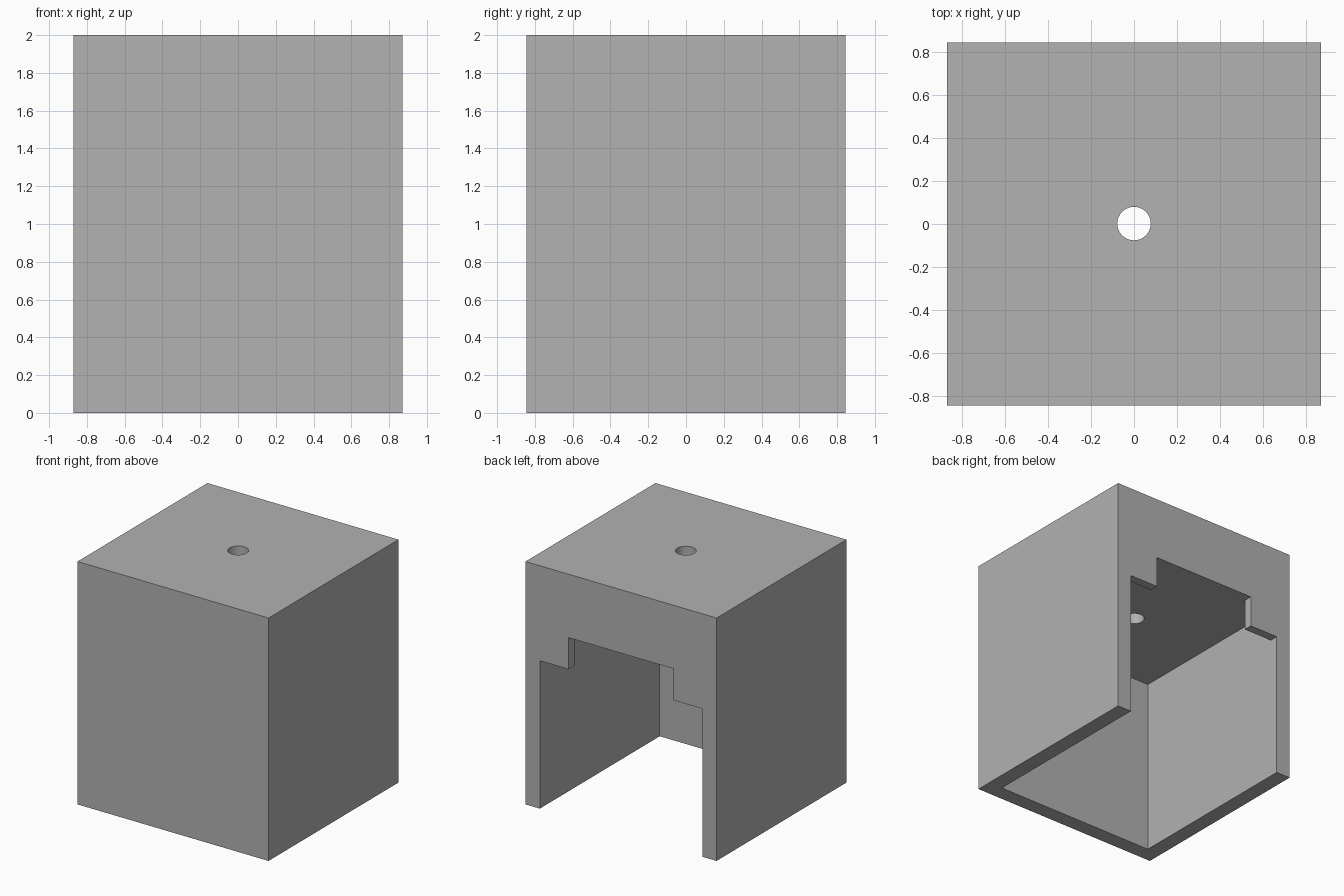
import bpy, bmesh
from mathutils import Matrix

if "Cube" in bpy.data.objects:
    bpy.data.objects.remove(bpy.data.objects["Cube"])

W, D, H = 0.87, 0.845, 2.0       # half width, half depth, height
WALL, BACK = 0.13, 0.073         # side/front wall and back wall thickness
STEP_X, STEP_Z, CEIL = 0.477, 1.218, 1.478

grey = bpy.data.materials.new("light grey")
grey.diffuse_color = (0.445, 0.445, 0.445, 1)
grey.use_nodes = True
grey.node_tree.nodes["Principled BSDF"].inputs["Base Color"].default_value = grey.diffuse_color


def make(name, bm):
    bmesh.ops.recalc_face_normals(bm, faces=bm.faces)
    mesh = bpy.data.meshes.new(name)
    bm.to_mesh(mesh)
    bm.free()
    mesh.materials.append(grey)
    obj = bpy.data.objects.new(name, mesh)
    bpy.context.collection.objects.link(obj)
    return obj


def prism(name, profile, y0, y1):
    """Extrude an (x, z) outline along y."""
    bm = bmesh.new()
    face = bm.faces.new([bm.verts.new((x, y0, z)) for x, z in profile])
    ext = bmesh.ops.extrude_face_region(bm, geom=[face])
    moved = [v for v in ext["geom"] if isinstance(v, bmesh.types.BMVert)]
    bmesh.ops.translate(bm, verts=moved, vec=(0, y1 - y0, 0))
    return make(name, bm)


def rect(x, z0, z1):
    return [(-x, z0), (x, z0), (x, z1), (-x, z1)]


# Outer block
housing = prism("housing", rect(W, 0, H), -D, D)

# Inner cavity, open at the bottom
IN = W - WALL
cavity = prism("cavity_cutter", rect(IN, -0.2, CEIL), -D + WALL, D - BACK)

# Stepped doorway through the thin back wall
half = [(IN, -0.2), (IN, STEP_Z), (STEP_X, STEP_Z), (STEP_X, CEIL)]
doorway = prism("doorway_cutter", half + [(-x, z) for x, z in reversed(half)],
                D - BACK - 0.2, D + 0.2)

# Round hole through the roof
bm = bmesh.new()
bmesh.ops.create_cone(bm, cap_ends=True, segments=32, radius1=0.078, radius2=0.078,
                      depth=1.2, matrix=Matrix.Translation((0, 0.002, H - 0.3)))
hole = make("hole_cutter", bm)

# Cut the openings, then discard the cutters
bpy.context.view_layer.objects.active = housing
housing.select_set(True)
for cutter in (cavity, doorway, hole):
    mod = housing.modifiers.new(cutter.name, 'BOOLEAN')
    mod.operation, mod.solver, mod.object = 'DIFFERENCE', 'EXACT', cutter
    cutter.hide_render = True
    bpy.ops.object.modifier_apply(modifier=mod.name)
    bpy.data.objects.remove(cutter)

bpy.ops.object.shade_smooth_by_angle()
